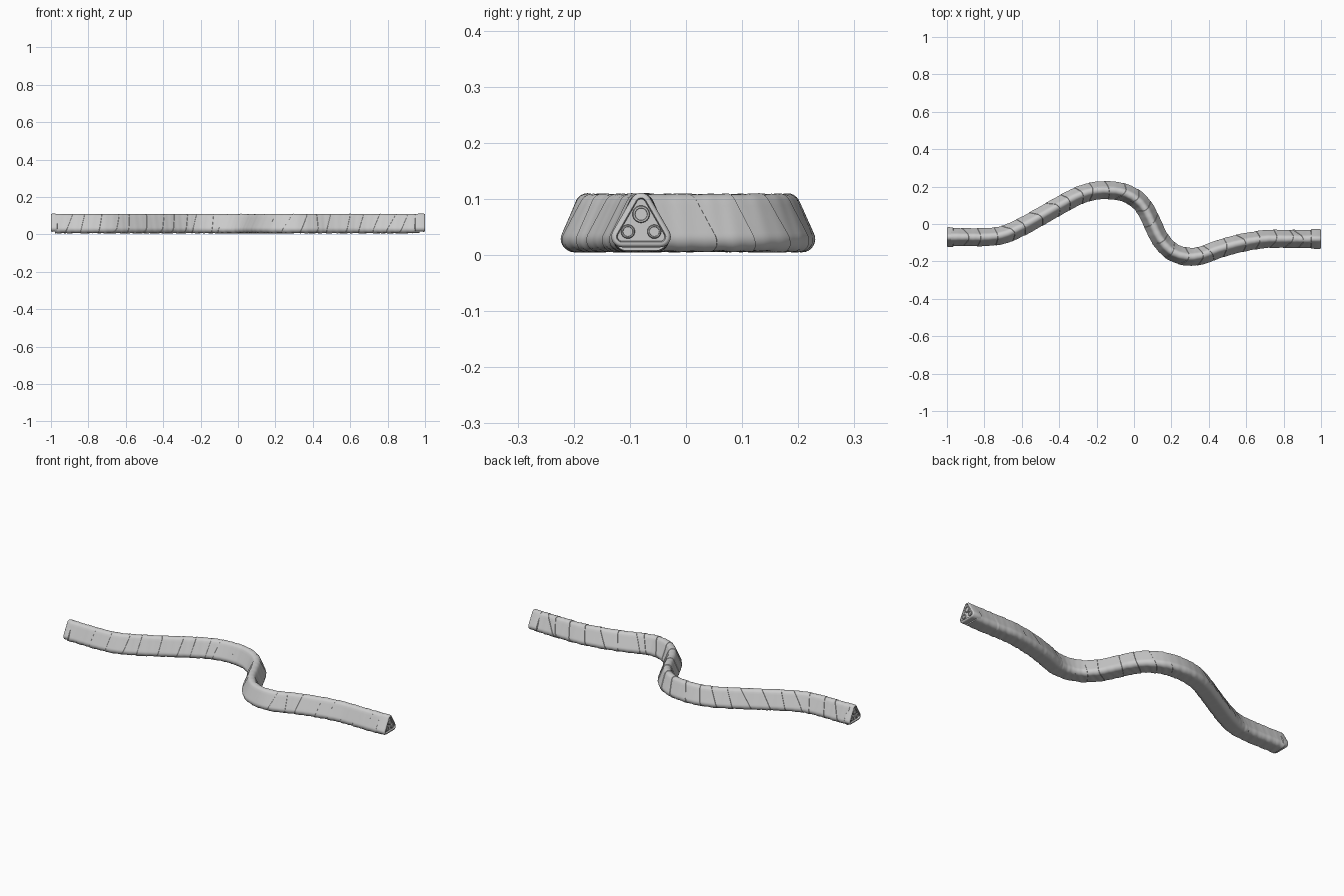
import bpy, bmesh, math, random
from mathutils import Vector

if "Cube" in bpy.data.objects:
    bpy.data.objects.remove(bpy.data.objects["Cube"])

random.seed(4)

# Centre line of the cable, seen from above
PATH = [(-1.0, -.07), (-.9, -.07), (-.8, -.07), (-.7, -.058), (-.6, -.015), (-.5, .04),
        (-.4, .097), (-.3, .15), (-.22, .175), (-.14, .181), (-.06, .17), (.01, .135),
        (.06, .08), (.1, 0.0), (.14, -.08), (.2, -.145), (.28, -.174), (.36, -.168),
        (.46, -.132), (.58, -.1), (.7, -.081), (.8, -.08), (.9, -.08), (1.0, -.08)]


def smooth_path(pts, n=24):
    """Catmull-Rom spline with accumulated length."""
    p = [Vector(q) for q in pts]
    p = [2 * p[0] - p[1]] + p + [2 * p[-1] - p[-2]]
    out = []
    for i in range(1, len(p) - 2):
        a, b, c, d = p[i - 1:i + 3]
        for k in range(n):
            t = k / n
            out.append(.5 * (2 * b + (c - a) * t + (2 * a - 5 * b + 4 * c - d) * t * t
                             + (3 * b - a - 3 * c + d) * t ** 3))
    out.append(p[-2])
    dist = [0.0]
    for a, b in zip(out, out[1:]):
        dist.append(dist[-1] + (b - a).length)
    return out, dist


POINTS, DIST = smooth_path(PATH)
TOTAL = DIST[-1]


def sample(s):
    """Position and sideways direction at length s."""
    s = min(max(s, 0.0), TOTAL)
    lo, hi = 0, len(DIST) - 1
    while hi - lo > 1:
        m = (lo + hi) // 2
        lo, hi = (m, hi) if DIST[m] <= s else (lo, m)
    t = (s - DIST[lo]) / (DIST[hi] - DIST[lo])
    tan = (POINTS[min(hi + 1, len(POINTS) - 1)] - POINTS[max(lo - 1, 0)]).normalized()
    return POINTS[lo].lerp(POINTS[hi], t), Vector((-tan.y, tan.x))


def rounded_triangle(half, low, high, r, arc=9, side=5):
    """Points and outward normals of a rounded triangle, apex up."""
    pts = []
    for (cx, cz), a0 in (((half, low), -90), ((0, high), 30), ((-half, low), 150)):
        for i in range(arc):
            a = math.radians(a0 + 120 * i / (arc - 1))
            n = Vector((math.cos(a), math.sin(a)))
            pts.append((Vector((cx, cz)) + n * r, n))
    out = []
    for i, (p, n) in enumerate(pts):
        out.append((p, n))
        if i % arc == arc - 1:
            q, m = pts[(i + 1) % len(pts)]
            for k in range(1, side + 1):
                t = k / (side + 1)
                out.append((p.lerp(q, t), n.lerp(m, t).normalized()))
    return out


def skin(name, rings, caps=True):
    bm = bmesh.new()
    rows = [[bm.verts.new(c) for c in r] for r in rings]
    n = len(rows[0])
    for a, b in zip(rows, rows[1:]):
        for j in range(n):
            bm.faces.new((a[j], a[(j + 1) % n], b[(j + 1) % n], b[j]))
    if caps:
        bm.faces.new(rows[0])
        bm.faces.new(rows[-1])
    bmesh.ops.recalc_face_normals(bm, faces=bm.faces)
    me = bpy.data.meshes.new(name)
    bm.to_mesh(me)
    bm.free()
    ob = bpy.data.objects.new(name, me)
    bpy.context.collection.objects.link(ob)
    bpy.ops.object.select_all(action='DESELECT')
    bpy.context.view_layer.objects.active = ob
    ob.select_set(True)
    bpy.ops.object.shade_smooth_by_angle(angle=math.radians(35))
    return ob


# Sleeve: overlapping slanted tape wraps with light creases
BODY = rounded_triangle(.026, .0285, .087, .022)
start, end, bands, steps = .02, TOTAL - .03, 27, 10
edges = [start + (end - start) * (k + (random.uniform(-.25, .25) if 0 < k < bands else 0)) / bands
         for k in range(bands + 1)]
tilts = [0] + [(random.uniform(-.016, .016), random.uniform(.008, .028)) for _ in range(bands - 1)] + [0]
tilts[0] = tilts[-1] = (0, 0)
rings = []
for k in range(bands):
    lift, freq, ph = random.uniform(.0008, .0022), random.choice((2, 3, 4)), random.uniform(0, 6.28)
    for i in range(steps + 1):
        t = i / steps
        s0 = edges[k] * (1 - t) + edges[k + 1] * t
        tx = tilts[k][0] * (1 - t) + tilts[k + 1][0] * t
        tz = tilts[k][1] * (1 - t) + tilts[k + 1][1] * t
        ring = []
        for p, n in BODY:
            s = s0 + tx * p.x / .045 + tz * (p.y - .05) / .05 + (.0015 if i == 0 else 0)
            c, side = sample(s)
            low = .4 + .6 * max(0, -n.y)
            off = lift * (1 - 2 * t) * .7 + .0013 * low * math.sin(s * 150 + ph + freq * 14 * p.x) * math.sin(math.pi * t)
            q = p + n * off
            w = c - side * q.x
            ring.append((w.x, w.y, max(q.y, .003)))
        rings.append(ring)
skin("cable_sleeve", rings)

# End collars with recessed faces and three wire stubs
COLLAR = rounded_triangle(.034, .033, .092, .018)
WIRES = ((0, .073, .0155), (-.0235, .042, .0125), (.0235, .042, .0125))


def collar_ring(x, y, grow):
    return [(x, y + (p + n * grow).x, (p + n * grow).y) for p, n in COLLAR]


def disc(x, y, z, r, n=24):
    return [(x, y + r * math.cos(2 * math.pi * i / n), z + r * math.sin(2 * math.pi * i / n))
            for i in range(n)]


for tag, sx, y, length in (("left", -1, -.07, .035), ("right", 1, -.08, .055)):
    profile = ((1 - length, -.004), (1 - length + .003, 0), (.993, .001), (.998, -.001),
               (1.0, -.004), (1.0, -.008), (.997, -.0095), (.992, -.010))
    skin(tag + "_end_collar", [collar_ring(sx * x, y, g) for x, g in profile])
    for i, (dy, z, r) in enumerate(WIRES):
        stub = ((.985, r), (.997, r), (.999, r - .0015), (.999, r * .72), (.996, r * .68))
        skin(f"{tag}_wire_sheath_{i + 1}", [disc(sx * x, y + dy, z, q) for x, q in stub])
